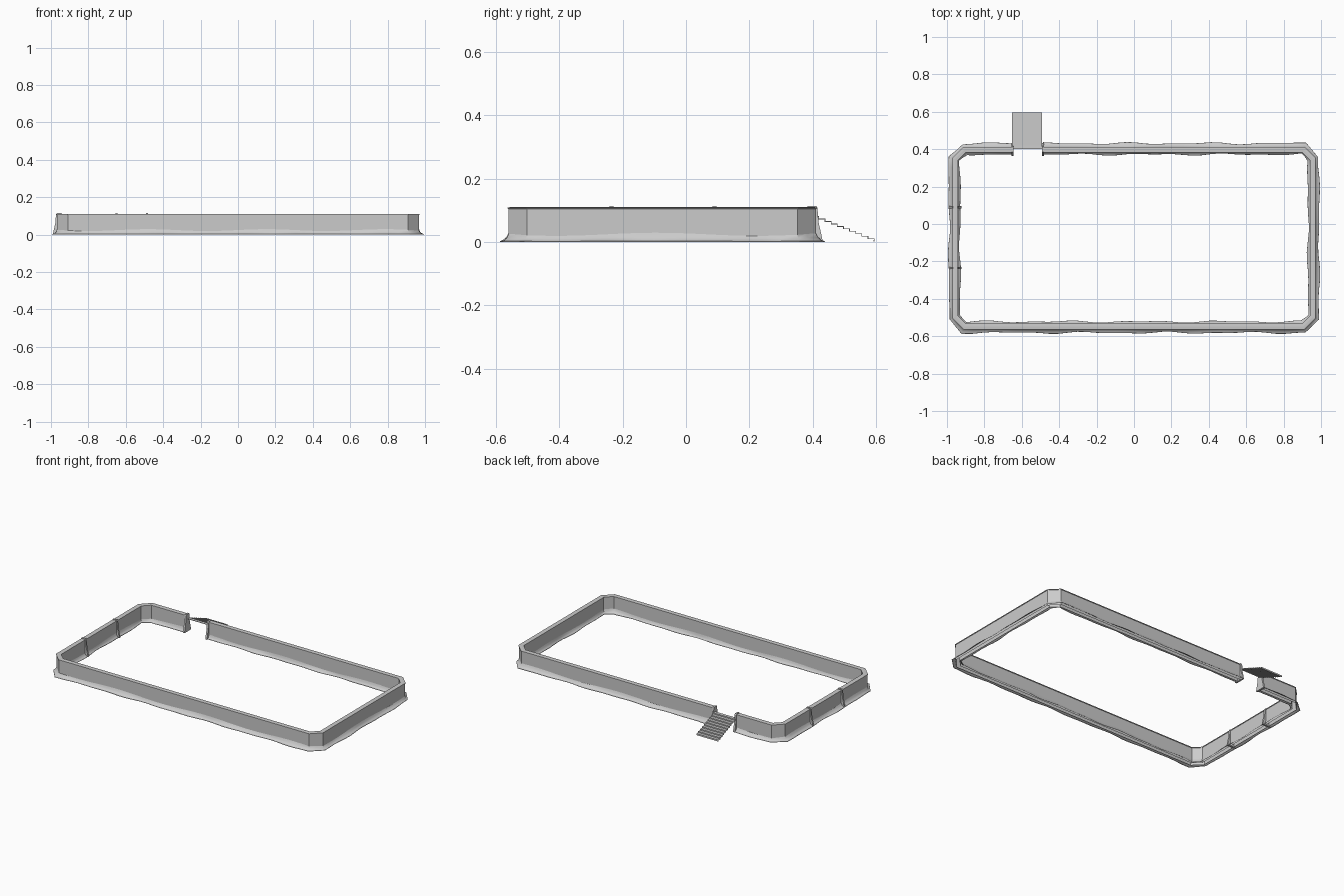
import bpy, bmesh
from math import sin
from mathutils import Vector

if "Cube" in bpy.data.objects:
    bpy.data.objects.remove(bpy.data.objects["Cube"])

HX, Y0, Y1, C = 0.968, -0.56, 0.41, 0.058      # outer wall face and corner chamfer
GAP0, GAP1 = -0.65, -0.487                     # stair opening in the back wall
WALL = 0.024


def make(name, verts, faces, smooth=False):
    me = bpy.data.meshes.new(name)
    me.from_pydata(verts, [], faces)
    bm = bmesh.new()
    bm.from_mesh(me)
    bmesh.ops.recalc_face_normals(bm, faces=bm.faces)
    bm.to_mesh(me)
    bm.free()
    ob = bpy.data.objects.new(name, me)
    bpy.context.collection.objects.link(ob)
    if smooth:
        bpy.context.view_layer.objects.active = ob
        ob.select_set(True)
        bpy.ops.object.shade_smooth_by_angle(angle=0.6)
        ob.select_set(False)
    return ob


def path(step):
    """Points clockwise around the yard from one side of the gap to the other, with outward mitres."""
    key = [(GAP1, Y1), (HX - C, Y1), (HX, Y1 - C), (HX, Y0 + C), (HX - C, Y0),
           (-HX + C, Y0), (-HX, Y0 + C), (-HX, Y1 - C), (-HX + C, Y1), (GAP0, Y1)]
    pts = []
    for a, b in zip(key, key[1:]):
        a, b = Vector(a), Vector(b)
        n = max(1, round((b - a).length / step))
        pts += [a.lerp(b, i / n) for i in range(n)]
    pts.append(Vector(key[-1]))
    out = []
    for i, p in enumerate(pts):
        d1 = (p - pts[max(i - 1, 0)]) if i else pts[1] - p
        d2 = (pts[i + 1] - p) if i < len(pts) - 1 else d1
        n1, n2 = (Vector((-d.y, d.x)).normalized() for d in (d1, d2))
        m = (n1 + n2).normalized()
        out.append((p, m / m.dot(n1)))
    return out


def sweep(name, pts, profile, smooth=False, caps=False):
    """profile(i) gives (outward offset, height) pairs at path point i."""
    verts, faces = [], []
    k = len(profile(0))
    for i, (p, m) in enumerate(pts):
        verts += [(p.x + m.x * d, p.y + m.y * d, z) for d, z in profile(i)]
    for i in range(len(pts) - 1):
        for j in range(k - 1):
            a = i * k + j
            faces.append((a, a + 1, a + k + 1, a + k))
    if caps:
        faces += [tuple(range(k)), tuple(range(len(verts) - k, len(verts)))]
    return make(name, verts, faces, smooth)


# Enclosure wall, open underneath, with a thin lip around its top
wall = [(0, 0), (0, 0.104), (0.003, 0.105), (0.003, 0.109), (-WALL / 2, 0.110),
        (-WALL - 0.003, 0.109), (-WALL - 0.003, 0.105), (-WALL, 0.104), (-WALL, 0)]
sweep("enclosure_wall", path(10), lambda i: wall, caps=True)


# Drifted earth banks along both faces of the wall
def bank(base, sign, width, seed):
    def prof(i):
        w = width + 0.0035 * sin(i * 0.75 + seed) + 0.003 * sin(i * 1.33 + 2 * seed)
        h = 0.024 + 0.005 * sin(i * 0.5 + seed)
        return [(base + sign * w * u, h * v) for u, v in
                ((0, 1), (0.25, 0.55), (0.6, 0.25), (1, 0.1), (1.03, 0))]
    return prof


fine = path(0.05)
sweep("outer_bank", fine, bank(0, 1, 0.021, 1.0), True)
sweep("inner_bank", fine, bank(-WALL, -1, 0.014, 2.4), True)


# Buttress posts straddling the wall
def post(name, x, y, along_x):
    t = 0.006
    half = [(0.034, 0), (0.030, 0.02), (0.021, 0.06), (0.017, 0.108), (0.013, 0.114)]
    prof = half + [(-a, z) for a, z in reversed(half)]
    n = len(prof)
    verts = [(x + a, y + s, z) if along_x else (x + s, y + a, z)
             for s in (-t, t) for a, z in prof]
    faces = [tuple(range(n)), tuple(range(n, 2 * n))]
    faces += [(i, (i + 1) % n, n + (i + 1) % n, n + i) for i in range(n)]
    make(name, verts, faces)


mid = WALL / 2
for k, x in enumerate((GAP0, GAP1)):
    post(f"gate_post_{k + 1}", x, Y1 - mid, False)
for k, y in enumerate((0.09, -0.235)):
    post(f"side_post_{k + 1}", -HX + mid, y, True)

# Folded-sheet staircase leading down from the opening
steps, top, start, end = 10, 0.080, 0.400, 0.594
run, rise = (end - start) / steps, 0.0078
line = []
for i in range(steps):
    z = top - i * rise
    line += [(start + i * run, z), (start + (i + 1) * run, z)]
line.append((end, 0.001))
verts = [(x, y, z) for y, z in line for x in (-0.652, -0.492)]
faces = [(2 * i, 2 * i + 1, 2 * i + 3, 2 * i + 2) for i in range(len(line) - 1)]
stairs = make("stairs", verts, faces)
mod = stairs.modifiers.new("thickness", 'SOLIDIFY')
mod.thickness = 0.003
mod.offset = 0
